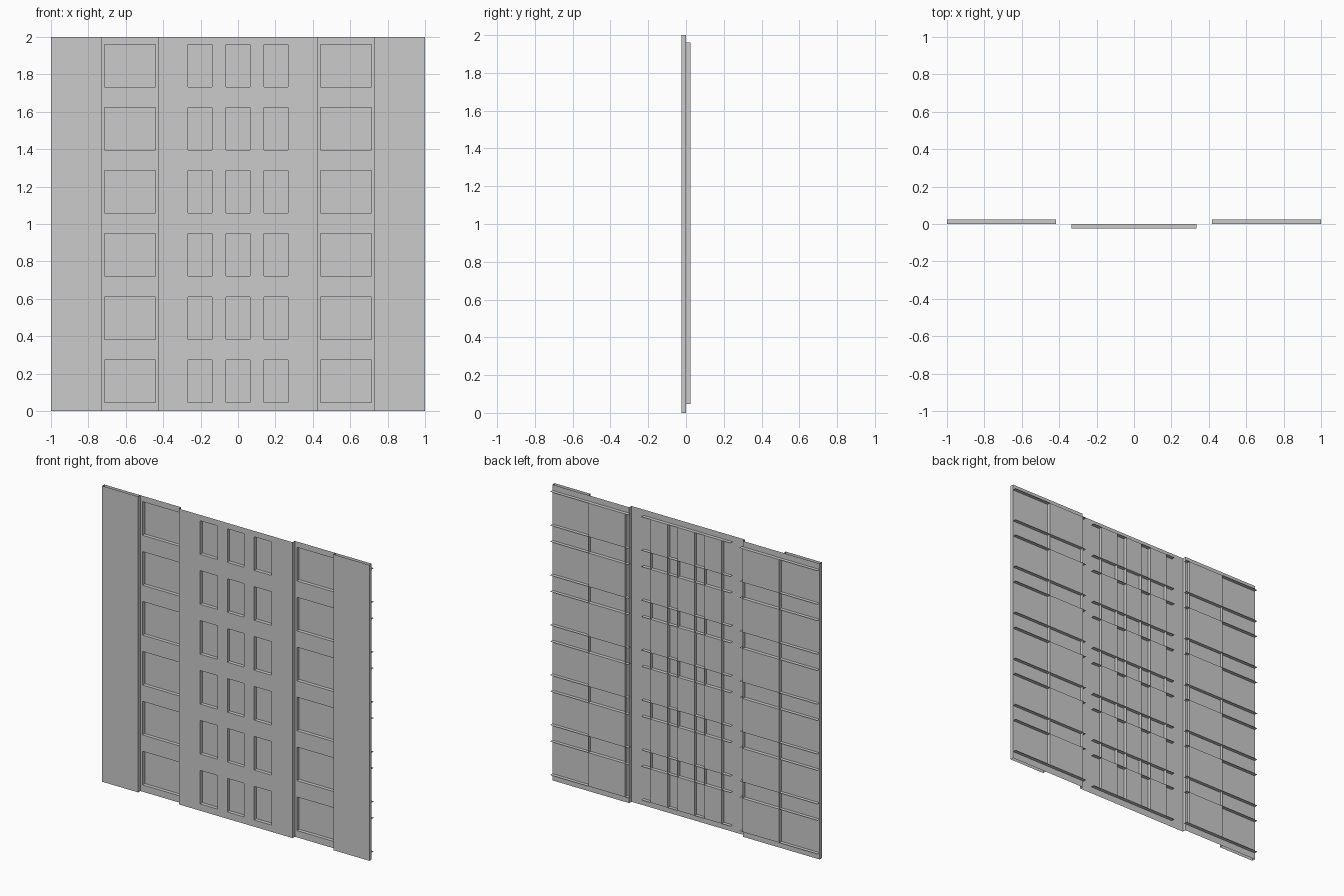
import bpy, bmesh

cube = bpy.data.objects.get("Cube")
if cube:
    bpy.data.objects.remove(cube, do_unlink=True)

grey = bpy.data.materials.new("plain_grey")
grey.use_nodes = True
colour = (0.6, 0.6, 0.6, 1)
grey.diffuse_color = colour
grey.node_tree.nodes["Principled BSDF"].inputs["Base Color"].default_value = colour

# Depths of the front plates, the middle plane and the rear panes
FRONT, MIDDLE, REAR = -0.024, 0.0, 0.024
HEIGHT = 2.0
ROWS = [(0.046 + 0.3375 * i, 0.273 + 0.3375 * i) for i in range(6)]
LOW, HIGH = ROWS[0][0], ROWS[-1][1]
CENTRE_COLS = [(-0.267, -0.138), (-0.063, 0.063), (0.138, 0.267)]
SIDE_COL = (0.441, 0.714)
CENTRE_EDGE, PIER_EDGE, OUTER = 0.425, 0.73, 1.0


def quad(bm, *points):
    bm.faces.new([bm.verts.new(p) for p in points])


def upright(bm, x0, x1, z0, z1, y):
    """Sheet facing the front."""
    quad(bm, (x0, y, z0), (x1, y, z0), (x1, y, z1), (x0, y, z1))


def fin(bm, x, y0, y1, z0, z1):
    """Vertical strip facing sideways."""
    quad(bm, (x, y0, z0), (x, y1, z0), (x, y1, z1), (x, y0, z1))


def shelf(bm, x0, x1, y0, y1, z):
    """Horizontal strip."""
    quad(bm, (x0, y0, z), (x1, y0, z), (x1, y1, z), (x0, y1, z))


def finish(name, bm):
    bmesh.ops.remove_doubles(bm, verts=bm.verts, dist=0.0001)
    mesh = bpy.data.meshes.new(name)
    bm.to_mesh(mesh)
    bm.free()
    mesh.materials.append(grey)
    obj = bpy.data.objects.new(name, mesh)
    bpy.context.collection.objects.link(obj)


def pierced_wall(name, x0, x1, y, cols):
    """Sheet with a window opening at every column and row."""
    bm = bmesh.new()
    xs = [x0] + [x for c in cols for x in c] + [x1]
    zs = [0] + [z for r in ROWS for z in r] + [HEIGHT]
    for i in range(len(xs) - 1):
        for j in range(len(zs) - 1):
            if not (i % 2 and j % 2):
                upright(bm, xs[i], xs[i + 1], zs[j], zs[j + 1], y)
    bmesh.ops.remove_doubles(bm, verts=bm.verts, dist=0.0001)
    bmesh.ops.dissolve_limit(bm, angle_limit=0.01, verts=bm.verts, edges=bm.edges)
    finish(name, bm)


def window_set(name, x0, x1, y0, y1, cols):
    """Continuous reveal strips behind the wall, and the panes closing them."""
    strips, panes = bmesh.new(), bmesh.new()
    for row in ROWS:
        for z in row:
            shelf(strips, x0, x1, y0, y1, z)
        for col in cols:
            upright(panes, *col, *row, y1)
    for col in cols:
        for x in col:
            fin(strips, x, y0, y1, LOW, HIGH)
    finish(name + "_window_reveals", strips)
    finish(name + "_window_panes", panes)


# Projecting centre bay
pierced_wall("centre_wall", -CENTRE_EDGE, CENTRE_EDGE, FRONT, CENTRE_COLS)
window_set("centre", -0.333, 0.333, FRONT, MIDDLE, CENTRE_COLS)

# Recessed side bays with projecting outer piers
for side, s in (("left", 1), ("right", -1)):
    col = tuple(sorted(s * x for x in SIDE_COL))
    wall = sorted((s * CENTRE_EDGE, s * OUTER))
    strip = sorted((s * 0.416, s * OUTER))
    pier = sorted((s * PIER_EDGE, s * OUTER))
    pierced_wall(side + "_wall", *wall, MIDDLE, [col])
    window_set(side, *strip, MIDDLE, REAR, [col])

    bm = bmesh.new()
    upright(bm, *pier, 0, HEIGHT, FRONT)
    for x in pier:
        fin(bm, x, FRONT, MIDDLE, 0, HEIGHT)
    finish(side + "_pier", bm)

    bm = bmesh.new()
    fin(bm, s * CENTRE_EDGE, FRONT, MIDDLE, 0, HEIGHT)
    finish(side + "_centre_return", bm)
